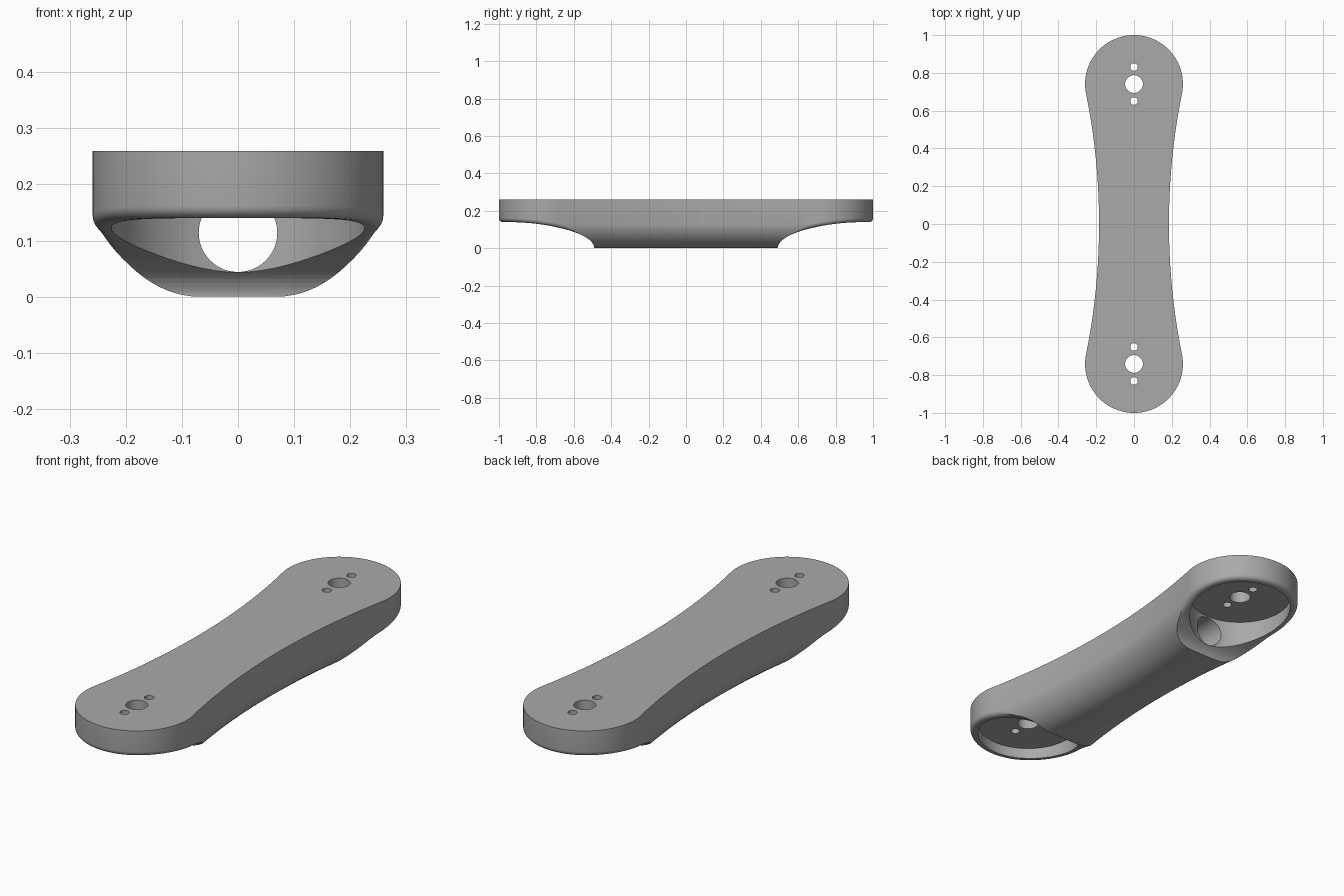
import bpy, bmesh, math

if "Cube" in bpy.data.objects:
    bpy.data.objects.remove(bpy.data.objects["Cube"])

END_R, END_Y, WAIST, TOP = 0.259, 0.741, 0.185, 0.26
CUT_START, CUT_END, CUT_H = 0.487, 0.985, 0.14
# Radius of the concave side arc that is tangent to the round ends
SIDE_R = (WAIST**2 + END_Y**2 - END_R**2) / (2 * (END_R - WAIST))
TILT = math.asin(END_Y / (SIDE_R + END_R))
CUT_LEN = CUT_END - CUT_START


def side_stations():
    """Heights along y on the concave side, from the round end to the waist."""
    join_y = SIDE_R * math.sin(TILT)
    last = math.acos((CUT_END - join_y) / CUT_LEN)
    curved = [CUT_END - CUT_LEN * math.cos(last * (1 - i / 16)) for i in range(1, 17)]
    start = CUT_START - 0.001
    return curved + [start * (1 - i / 12) for i in range(13)]


def half_outline(inset):
    """Right-hand outline from back tip to front tip: (x, y, nominal y)."""
    pts = []
    for i in range(33):
        a = math.pi / 2 - (math.pi / 2 + TILT) * i / 32
        r = END_R - inset
        pts.append((r * math.cos(a), END_Y + r * math.sin(a), END_Y + END_R * math.sin(a)))
    for y in side_stations():
        a = math.asin(y / SIDE_R)
        r = SIDE_R + inset
        pts.append((WAIST + SIDE_R - r * math.cos(a), r * math.sin(a), y))
    return pts + [(x, -y, -n) for x, y, n in reversed(pts[:-1])]


def scoop(y):
    """Underside height: low in the middle, scooped up toward each end."""
    t = (CUT_END - abs(y)) / CUT_LEN
    if t >= 0.99999:
        return -0.004 if t < 1.001 else -0.05
    return CUT_H * math.sqrt(1 - max(t, 0)**2)


def make_object(name, bm):
    bmesh.ops.recalc_face_normals(bm, faces=bm.faces)
    mesh = bpy.data.meshes.new(name)
    bm.to_mesh(mesh)
    bm.free()
    obj = bpy.data.objects.new(name, mesh)
    bpy.context.collection.objects.link(obj)
    return obj


def rounded_slab(name, top, fillet, steps, grow, under):
    """Outline slab with a rounded lower edge and underside height under(y)."""
    bm = bmesh.new()
    levels = [(-grow, None)]
    for i in range(steps + 1):
        a = math.pi / 2 * i / steps
        levels.append((fillet * (1 - math.cos(a)) - grow, fillet * (1 - math.sin(a))))
    rings = []
    for inset, lift in levels:
        half = half_outline(inset)
        full = half + [(-x, y, n) for x, y, n in reversed(half[1:-1])]
        rings.append([bm.verts.new((x, y, top if lift is None else under(n) + lift))
                      for x, y, n in full])
    count = len(rings[0])
    for upper, lower in zip(rings, rings[1:]):
        for i in range(count):
            j = (i + 1) % count
            bm.faces.new((upper[i], upper[j], lower[j], lower[i]))
    bm.faces.new(rings[0])
    # Underside strips joining mirrored points
    low = rings[-1]
    for i in range(count // 2):
        quad = [low[i], low[i + 1], low[-i - 1], low[-i]]
        bm.faces.new(list(dict.fromkeys(quad)))
    return make_object(name, bm)


def cylinder(name, radius, y, low, high, sides):
    bm = bmesh.new()
    bmesh.ops.create_cone(bm, cap_ends=True, segments=sides, radius1=radius,
                          radius2=radius, depth=high - low)
    obj = make_object(name, bm)
    obj.location = (0, y, (low + high) / 2)
    return obj


def combine(target, tool, operation):
    tool.hide_render = True
    mod = target.modifiers.new(tool.name, 'BOOLEAN')
    mod.operation, mod.object, mod.solver = operation, tool, 'EXACT'
    bpy.context.view_layer.objects.active = target
    bpy.ops.object.modifier_apply(modifier=mod.name)
    bpy.data.objects.remove(tool)


# Arm body: broad lower rounding intersected with the scooped ends
arm = rounded_slab("link_arm", TOP, 0.022, 6, 0, scoop)
core = rounded_slab("rounded_core", TOP + 0.05, 0.153, 16, 0.003, lambda y: 0)
combine(arm, core, 'INTERSECT')

# End pockets, hub holes and screw holes
for side in (-1, 1):
    y = side * END_Y
    combine(arm, cylinder("pocket", 0.226, y, -0.1, 0.19, 64), 'DIFFERENCE')
    combine(arm, cylinder("hub_hole", 0.047, y, 0.1, 0.4, 32), 'DIFFERENCE')
    for offset in (-0.09, 0.09):
        combine(arm, cylinder("screw_hole", 0.02, y + offset, 0.1, 0.4, 20), 'DIFFERENCE')

# Lengthwise cable tunnel between the pockets
tunnel = cylinder("tunnel", 0.07, 0, -0.65, 0.65, 48)
tunnel.rotation_euler.x = math.pi / 2
tunnel.location.z = 0.114
combine(arm, tunnel, 'DIFFERENCE')

grey = bpy.data.materials.new("plain grey")
grey.use_nodes = True
grey.diffuse_color = (0.4, 0.4, 0.4, 1)
grey.node_tree.nodes["Principled BSDF"].inputs["Base Color"].default_value = (0.4, 0.4, 0.4, 1)
arm.data.materials.clear()
arm.data.materials.append(grey)
for poly in arm.data.polygons:
    poly.material_index = 0

bpy.ops.object.select_all(action='DESELECT')
arm.select_set(True)
bpy.context.view_layer.objects.active = arm
bpy.ops.object.shade_smooth_by_angle(angle=math.radians(30))
